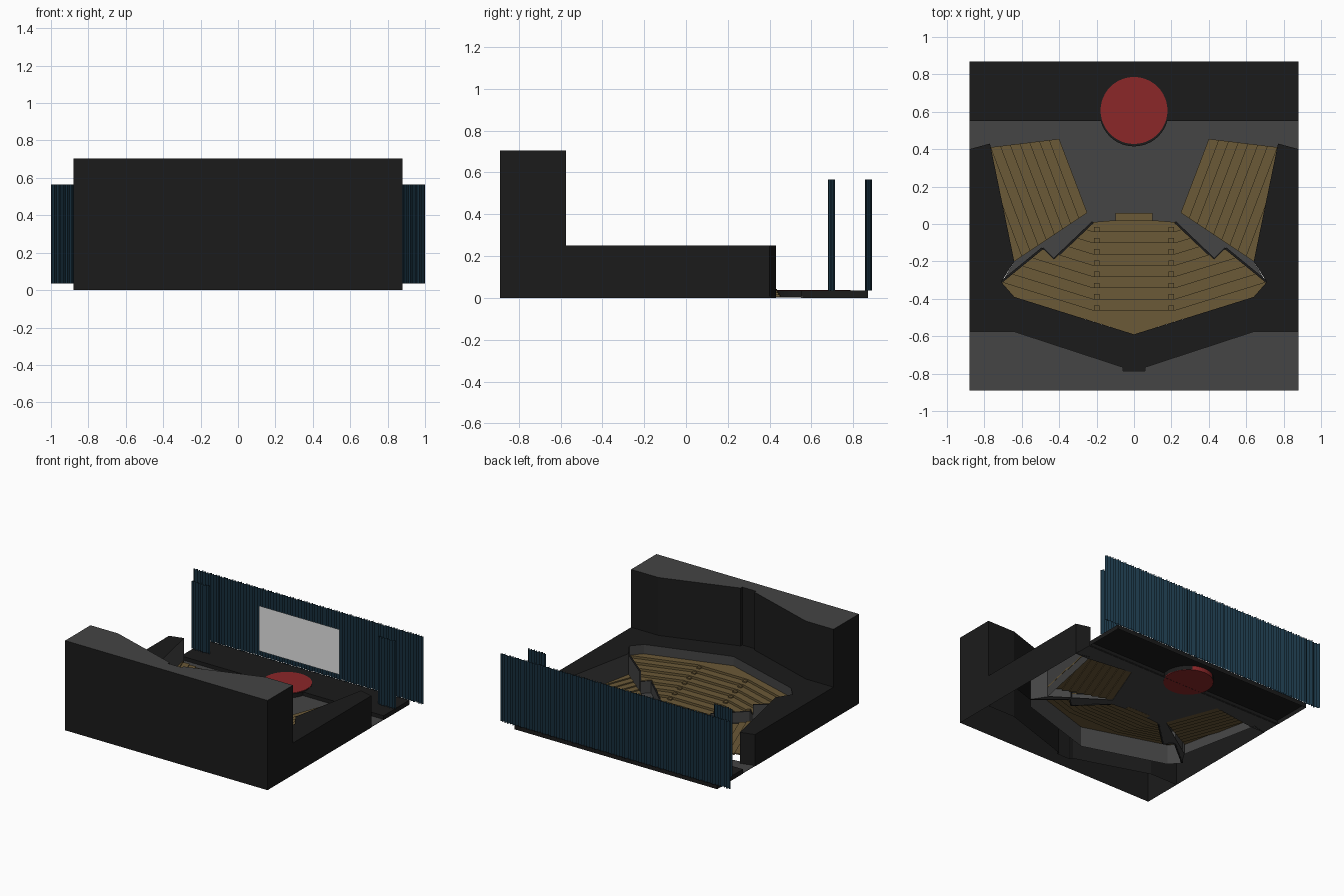
import bpy, bmesh, math

cube = bpy.data.objects.get("Cube")
if cube:
    bpy.data.objects.remove(cube)


def material(name, r, g, b):
    m = bpy.data.materials.new(name)
    m.use_nodes = True
    m.diffuse_color = (r, g, b, 1)
    m.node_tree.nodes["Principled BSDF"].inputs["Base Color"].default_value = (r, g, b, 1)
    return m


DARK = material("charcoal", 0.011, 0.011, 0.011)
GREY = material("grey", 0.058, 0.058, 0.058)
TAN = material("seat tan", 0.145, 0.1, 0.038)
RED = material("stage red", 0.26, 0.02, 0.022)
BLUE = material("curtain blue", 0.01, 0.034, 0.057)
WHITE = material("screen white", 0.78, 0.78, 0.78)


def add_prism(bm, pts, z0, z1, bottom=True):
    """Extrude a plan outline from z0 up to z1."""
    base = bm.faces.new([bm.verts.new((x, y, z0)) for x, y in pts])
    new = bmesh.ops.extrude_face_region(bm, geom=[base], use_keep_orig=True)["geom"]
    bmesh.ops.translate(bm, vec=(0, 0, z1 - z0),
                        verts=[v for v in new if isinstance(v, bmesh.types.BMVert)])
    if not bottom:
        bmesh.ops.delete(bm, geom=[base], context="FACES_ONLY")


def finish(name, bm, mats, rule=None):
    bmesh.ops.recalc_face_normals(bm, faces=bm.faces[:])
    bm.normal_update()
    mesh = bpy.data.meshes.new(name)
    for m in mats:
        mesh.materials.append(m)
    if rule:
        for f in bm.faces:
            f.material_index = int(rule(f))
    bm.to_mesh(mesh)
    bm.free()
    ob = bpy.data.objects.new(name, mesh)
    bpy.context.collection.objects.link(ob)
    return ob


def prism(name, pts, z0, z1, mats, rule=None, bottom=True):
    bm = bmesh.new()
    add_prism(bm, pts, z0, z1, bottom)
    return finish(name, bm, mats, rule)


def flip(pts):
    return [(-x, y) for x, y in reversed(pts)]


def circle(cy, r, n=48):
    return [(r * math.cos(i * math.tau / n), cy + r * math.sin(i * math.tau / n)) for i in range(n)]


def clip(pts, dist):
    """Keep the part of a polygon where the linear function dist is positive."""
    out = []
    for a, b in zip(pts, pts[1:] + pts[:1]):
        da, db = dist(*a), dist(*b)
        if da >= 0:
            out.append(a)
        if (da > 0 > db) or (da < 0 < db):
            t = da / (da - db)
            out.append((a[0] + t * (b[0] - a[0]), a[1] + t * (b[1] - a[1])))
    return out


def area(p):
    return abs(sum(a[0] * b[1] - b[0] * a[1] for a, b in zip(p, p[1:] + p[:1]))) / 2


def add_rows(bm, panel, dist, edges, z, rise):
    """Cut a panel into terraced rows along the given distances."""
    for k, (lo, hi) in enumerate(zip(edges, edges[1:])):
        band = clip(panel, lambda x, y: dist(x, y) - lo)
        band = clip(band, lambda x, y: hi - dist(x, y)) if band else band
        if len(band) > 2 and area(band) > 1e-5:
            add_prism(bm, band, max(0.001, z + (k - 1) * rise), z + k * rise)


# Tall front block with a faceted rear wall
rear = [(0.88, -0.575), (0.64, -0.575), (0.06, -0.765), (0.06, -0.785)]
prism("front_block", [(-0.88, -0.89), (0.88, -0.89)] + rear + flip(rear), 0, 0.705,
      [DARK, GREY], lambda f: f.normal.z > 0.5, bottom=False)

# Raised terrace and side walls around the seating bowl
inner = [(0.88, 0.4), (0.77, 0.43), (0.64, -0.2), (0.71, -0.31), (0.64, -0.39)]
outline = inner + [(0, -0.59)] + flip(inner) + [(-x, y) for x, y in rear] + rear[::-1]
prism("terrace", outline, 0, 0.25, [DARK, GREY],
      lambda f: abs(f.normal.z) < 0.5 and abs(f.calc_center_median().x) < 0.8
      and f.calc_center_median().y > -0.57, bottom=False)

# Floor with aisles between the seating blocks
floor_half = [(0.88, 0.56), (0.88, 0.4), (0.77, 0.4), (0.4, 0.45), (0.25, 0.06), (0.64, -0.2),
              (0.7, -0.3), (0.49, -0.13), (0.43, -0.19), (0.22, 0.01), (0.1, 0.02), (0.1, 0.06)]
prism("floor", floor_half + flip(floor_half), 0.002, 0.006, [GREY])

# Main seating: centre panel and two angled wings
rows = [-0.08] + [-0.02 + 0.06 * i for i in range(9)] + [0.62]
centre = [(-0.1, 0.06), (0.1, 0.06), (0.1, 0.02), (0.22, 0.01), (0.22, -0.521),
          (0, -0.59), (-0.22, -0.521), (-0.22, 0.01), (-0.1, 0.02)]
wings = [[(0.22, 0.01), (0.43, -0.19), (0.43, -0.456), (0.22, -0.521)],
         [(0.43, -0.19), (0.49, -0.13), (0.71, -0.31), (0.64, -0.39), (0.43, -0.456)]]
bm = bmesh.new()
add_rows(bm, centre, lambda x, y: -y, rows, 0.015, 0.018)
for wing in wings:
    for panel in (wing, flip(wing)):
        add_rows(bm, panel, lambda x, y: -y + 0.31 * (abs(x) - 0.22), rows, 0.015, 0.018)
# Half steps along the two aisles of the main seating
for k, s in enumerate(rows[2:-1]):
    for x in (-0.2, 0.2):
        z = 0.015 + (k + 1) * 0.018
        add_prism(bm, [(x - 0.015, -s), (x + 0.015, -s), (x + 0.015, 0.025 - s),
                       (x - 0.015, 0.025 - s)], z, z + 0.009)
finish("main_seating", bm, [TAN])

# Side seating blocks, rising gently outwards
side = [(0.25, 0.06), (0.4, 0.455), (0.77, 0.41), (0.64, -0.2)]
for name, sx, panel in (("left", 1, side), ("right", -1, flip(side))):
    bm = bmesh.new()
    add_rows(bm, panel, lambda x, y: 0.935 * (sx * x - 0.25) - 0.355 * (y - 0.06),
             [-0.01] + [0.051 * i for i in range(1, 10)] + [0.5], 0.015, 0.009)
    finish(name + "_side_seating", bm, [TAN])


# Low partitions beside the aisles
def partition(name, a, b, top):
    dx, dy = b[0] - a[0], b[1] - a[1]
    w = 0.006 / math.hypot(dx, dy)
    ox, oy = -dy * w, dx * w
    pts = [(a[0] + ox, a[1] + oy), (b[0] + ox, b[1] + oy), (b[0] - ox, b[1] - oy), (a[0] - ox, a[1] - oy)]
    prism("left_" + name, pts, 0, top, [DARK, GREY], lambda f: abs(f.normal.z) < 0.5)
    prism("right_" + name, flip(pts), 0, top, [DARK, GREY], lambda f: abs(f.normal.z) < 0.5)


partition("lower_partition", (0.22, 0.01), (0.43, -0.19), 0.09)
partition("corner_partition", (0.43, -0.19), (0.49, -0.13), 0.1)
partition("upper_partition", (0.49, -0.13), (0.71, -0.31), 0.18)

# Stage with a round apron and a red disc
prism("stage", [(-0.88, 0.55), (0.88, 0.55), (0.88, 0.87), (-0.88, 0.87)], 0, 0.035, [DARK], bottom=False)
prism("stage_apron", circle(0.6, 0.185), 0.002, 0.036, [DARK], bottom=False)
prism("red_disc", circle(0.607, 0.179), 0.001, 0.039, [RED])

# Projection screen, a single sheet
bm = bmesh.new()
bm.faces.new([bm.verts.new((x, 0.77, z)) for x, z in
              ((-0.355, 0.13), (0.345, 0.13), (0.345, 0.485), (-0.355, 0.485))])
finish("screen", bm, [WHITE])


# Pleated curtains
def curtain(name, x0, x1, y, pleats):
    bm = bmesh.new()
    n = pleats * 8
    last = None
    for i in range(n + 1):
        t = i / 8 * math.tau
        x = x0 + (x1 - x0) * i / n + 0.004 * math.sin(2 * t)
        x = min(max(x, x0), x1)
        yy = y + 0.013 * math.sin(t) + 0.004 * math.sin(0.37 * t)
        pair = [bm.verts.new((x, yy, z)) for z in (0.035, 0.566)]
        if last:
            bm.faces.new([last[0], pair[0], pair[1], last[1]])
        last = pair
    finish(name, bm, [BLUE])


curtain("back_curtain", -1, 1, 0.873, 84)
curtain("left_wing_curtain", 0.73, 0.89, 0.695, 7)
curtain("right_wing_curtain", -0.89, -0.73, 0.695, 7)
